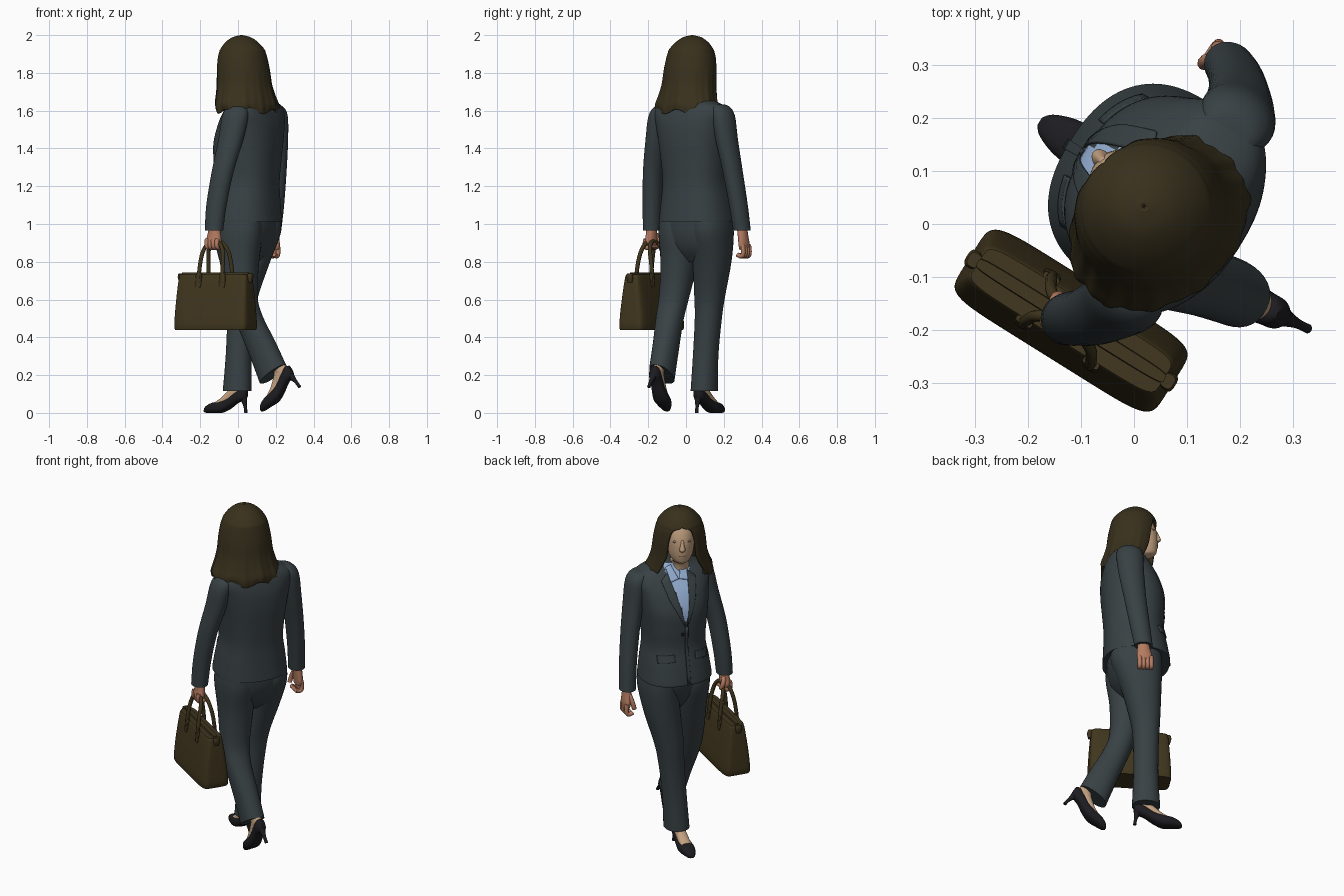
import bpy, bmesh, math
from mathutils import Matrix

if "Cube" in bpy.data.objects:
    bpy.data.objects.remove(bpy.data.objects["Cube"])

YAW = math.radians(148)   # built facing +x (left = +y), then turned to the walking direction


def material(name, rgb):
    m = bpy.data.materials.new(name)
    m.diffuse_color = (*rgb, 1)
    m.use_nodes = True
    m.node_tree.nodes["Principled BSDF"].inputs["Base Color"].default_value = m.diffuse_color
    return m


SUIT = material("charcoal suit", (0.040, 0.053, 0.058))
HAIR = material("dark brown hair", (0.040, 0.030, 0.012))
BAG = material("brown leather", (0.052, 0.037, 0.013))
FACE = material("face skin", (0.55, 0.36, 0.22))
HAND = material("hand skin", (0.46, 0.20, 0.12))
LIPS = material("darker face skin", (0.36, 0.20, 0.12))
BLACK = material("black leather", (0.012, 0.012, 0.015))
SHIRT = material("light blue shirt", (0.32, 0.46, 0.70))


def finish(name, data, mat, matrix=None, angle=40):
    if matrix:
        data.transform(matrix)
    data.materials.append(mat)
    ob = bpy.data.objects.new(name, data)
    bpy.context.collection.objects.link(ob)
    ob.rotation_euler.z = YAW
    if isinstance(data, bpy.types.Mesh):
        data.shade_smooth()
        data.set_sharp_from_angle(angle=math.radians(angle))
    return ob


def make_mesh(name, verts, faces):
    me = bpy.data.meshes.new(name)
    me.from_pydata(verts, [], faces)
    me.update()
    return me


def resample(rings, sub):
    """Catmull-Rom between rings, ordered by height."""
    r = sorted(rings)
    out = []
    for i in range(len(r) - 1):
        a, b, c, d = r[max(i - 1, 0)], r[i], r[i + 1], r[min(i + 2, len(r) - 1)]
        for k in range(sub):
            t = k / sub
            out.append([0.5 * (2 * q + (s - p) * t + (2 * p - 5 * q + 4 * s - w) * t * t
                               + (3 * q - p - 3 * s + w) * t ** 3)
                        for p, q, s, w in zip(a, b, c, d)])
    return out + [list(r[-1])]


def spow(x, e):
    return math.copysign(abs(x) ** e, x)


def loft(name, rings, mat, p=2.0, seg=32, sub=4, matrix=None, angle=40):
    """Closed loft; ring = z, centre x, centre y, radius x, radius y, tilt."""
    verts, faces = [], []
    rings = resample([tuple(r) + (0,) * (6 - len(r)) for r in rings], sub)
    for z, cx, cy, rx, ry, tilt in rings:
        for j in range(seg):
            t = 2 * math.pi * (j + 0.5) / seg
            dx, dy = rx * spow(math.cos(t), 2 / p), ry * spow(math.sin(t), 2 / p)
            verts.append((cx + dx, cy + dy, z + tilt * dx))
    n = len(rings)
    for i in range(n - 1):
        for j in range(seg):
            k = (j + 1) % seg
            faces.append((i * seg + j, i * seg + k, (i + 1) * seg + k, (i + 1) * seg + j))
    faces += [tuple(range(seg))[::-1], tuple(range((n - 1) * seg, n * seg))]
    return finish(name, make_mesh(name, verts, faces), mat, matrix, angle)


def cord(name, pts, radius, mat):
    """Round cord along a smooth path."""
    cu = bpy.data.curves.new(name, 'CURVE')
    cu.dimensions = '3D'
    cu.bevel_depth, cu.bevel_resolution, cu.use_fill_caps = radius, 3, True
    sp = cu.splines.new('NURBS')
    sp.points.add(len(pts) - 1)
    for q, co in zip(sp.points, pts):
        q.co = (*co, 1)
    sp.use_endpoint_u, sp.order_u, sp.resolution_u = True, 3, 6
    return finish(name, cu, mat)


# Jacket body, with the shirt opening coloured by a V rule
CV = -0.07
P = 2.4
TORSO = [(1.01, .002, CV, .182, .198), (1.03, .002, CV, .181, .197), (1.12, -.004, CV, .171, .185),
         (1.22, -.013, CV, .161, .170), (1.33, -.015, CV, .167, .178), (1.43, -.021, CV, .169, .19),
         (1.52, -.038, CV, .152, .203), (1.58, -.052, CV, .128, .214), (1.623, -.06, CV, .105, .195),
         (1.655, -.06, CV, .083, .125), (1.68, -.052, CV, .066, .072)]
jacket = loft("jacket_body", TORSO, SUIT, P, seg=96, sub=6)
jacket.data.materials.append(SHIRT)
for f in jacket.data.polygons:
    c = f.center
    if c.x > -.03 and c.z > 1.35 and abs(c.y - CV - .008) < .062 * (c.z - 1.35) / .26:
        f.material_index = 1


def front_patch(name, quad, mat, lift=.003, n=8):
    """Thin plate following the jacket front; quad corners are (offset y, z)."""
    rings = resample(TORSO, 6)
    verts, faces = [], []
    for i in range(n + 1):
        for j in range(n + 1):
            s, t = i / n, j / n
            d, z = [(quad[0][k] * (1 - s) + quad[1][k] * s) * (1 - t)
                    + (quad[3][k] * (1 - s) + quad[2][k] * s) * t for k in (0, 1)]
            lo = max((r for r in rings if r[0] <= z), key=lambda r: r[0])
            hi = min((r for r in rings if r[0] > z), key=lambda r: r[0])
            w = (z - lo[0]) / (hi[0] - lo[0])
            _, cx, cy, rx, ry = [a + (b - a) * w for a, b in zip(lo, hi)][:5]
            x = cx + rx * max(0, 1 - abs(d / ry) ** P) ** (1 / P)
            verts.append((x + lift, cy + d, z))
    for i in range(n):
        for j in range(n):
            a = i * (n + 1) + j
            faces.append((a, a + n + 1, a + n + 2, a + 1))
    ob = finish(name, make_mesh(name, verts, faces), mat)
    sol = ob.modifiers.new("thickness", 'SOLIDIFY')
    sol.thickness, sol.offset = .006, 0


for side, s in (("right", -1), ("left", 1)):
    front_patch(side + "_lapel", [(.006 + s * .002, 1.34), (s * .075, 1.50), (s * .10, 1.60), (s * .058, 1.635)], SUIT)
    front_patch(side + "_pocket_flap", [(s * .06, 1.15), (s * .145, 1.14), (s * .145, 1.18), (s * .06, 1.19)], SUIT)
    front_patch(side + "_shirt_collar", [(s * .002, 1.60), (s * .05, 1.59), (s * .06, 1.66), (s * .03, 1.672)], SHIRT, .006)
front_patch("jacket_front_edge", [(.0, 1.02), (.02, 1.02), (.016, 1.35), (.0, 1.35)], SUIT, .004)
front_patch("jacket_button", [(-.022, 1.30), (-.008, 1.30), (-.008, 1.314), (-.022, 1.314)], BLACK, .004, 2)

# Sleeves
loft("right_sleeve", [(1.634, -.06, -.235, .02, .02), (1.624, -.06, -.248, .055, .045), (1.575, -.06, -.268, .074, .058),
                      (1.45, -.055, -.288, .070, .055), (1.28, -.038, -.315, .061, .05),
                      (1.10, -.015, -.337, .055, .047), (.965, .004, -.347, .05, .045)], SUIT)
loft("left_sleeve", [(1.630, -.06, .09, .02, .02), (1.620, -.06, .103, .055, .045), (1.57, -.06, .124, .074, .057),
                     (1.45, -.050, .15, .070, .056), (1.28, -.024, .190, .061, .051),
                     (1.10, .002, .212, .056, .048), (.965, .011, .222, .05, .045)], SUIT)

# Trousers: seat and two striding legs
loft("trouser_seat", [(.80, -.02, CV, .05, .09), (.87, -.02, CV, .105, .16), (.96, -.015, CV, .138, .19),
                      (1.06, -.012, CV, .145, .185)], SUIT, 2.3)
loft("right_trouser_leg", [(.115, .055, -.08, .077, .068), (.3, .052, -.09, .068, .065), (.5, .05, -.108, .07, .07),
                           (.62, .045, -.12, .08, .08), (.8, .02, -.15, .108, .097),
                           (.95, -.008, -.165, .138, .103), (1.04, -.012, -.165, .135, .095)], SUIT, 2.2)
loft("left_trouser_leg", [(.205, -.225, .010, .072, .062, -.7), (.35, -.163, .024, .07, .065, -.5),
                          (.5, -.095, .042, .07, .072, -.2), (.62, -.053, .04, .077, .08), (.8, -.025, .026, .105, .094),
                          (.95, -.013, .025, .138, .103), (1.04, -.012, .025, .135, .095)], SUIT, 2.2)

# Pumps: lofted toe to heel, with skin foot, ankle and thin heel
ALONG = Matrix(((0, 0, 1, 0), (0, -1, 0, 0), (1, 0, 0, 0), (0, 0, 0, 1)))
for side, toe, pitch, yaw in (("right", (.253, -.07, 0), 0, 0), ("left", (-.161, .017, .003), 31, 6)):
    pose = (Matrix.Translation(toe) @ Matrix.Rotation(math.radians(yaw), 4, 'Z')
            @ Matrix.Rotation(math.radians(pitch), 4, 'Y') @ Matrix.Translation((-.255, 0, 0)))
    shoe = [(.255, .005, .018, .008), (.24, 0, .036, .024), (.20, 0, .054, .039), (.15, 0, .062, .043),
            (.10, .02, .08, .036), (.05, .052, .115, .032), (.012, .065, .135, .029), (-.008, .08, .13, .014)]
    loft(side + "_pump", [(s, (a + b) / 2, 0, (b - a) / 2, w) for s, a, b, w in shoe], BLACK, 2.6,
         matrix=pose @ ALONG, angle=60)
    foot = [(.175, .03, .062, .03), (.14, .03, .085, .032), (.10, .04, .122, .03), (.06, .06, .16, .028), (.02, .07, .15, .022)]
    loft(side + "_foot", [(s, (a + b) / 2, 0, (b - a) / 2, w) for s, a, b, w in foot], FACE,
         matrix=pose @ ALONG, angle=60)
    loft(side + "_ankle", [(.07, .05, 0, .045, .025), (.13, .048, 0, .04, .028), (.21, .045, 0, .034, .031)], FACE, matrix=pose)
    loft(side + "_heel", [(0, -.004, 0, .009, .009), (.04, .002, 0, .010, .010), (.085, .016, 0, .024, .022)], BLACK,
         seg=16, matrix=pose)

# Head and face, turned slightly to the right
HV = -.062
TURN = Matrix.Translation((.009, -.04, 0)) @ Matrix.Rotation(math.radians(-16), 4, 'Z') @ Matrix.Translation((.02, -HV, 0))
loft("head", [(1.60, -.045, HV, .056, .054), (1.685, -.035, HV, .056, .052), (1.708, .015, HV, .064, .044),
              (1.74, .010, HV, .082, .064), (1.79, .002, HV, .094, .075), (1.85, -.005, HV, .095, .079),
              (1.91, -.025, HV, .09, .074), (1.95, -.03, HV, .06, .05)], FACE, matrix=TURN, angle=80)
loft("nose", [(1.783, .086, HV, .012, .012), (1.795, .09, HV, .023, .017), (1.82, .088, HV, .017, .012),
              (1.85, .084, HV, .008, .008)], FACE, seg=16, matrix=TURN, angle=80)
loft("lips", [(1.748, .085, HV, .004, .012), (1.757, .086, HV, .010, .024), (1.766, .087, HV, .006, .016)], LIPS,
     seg=16, matrix=TURN)
for side, s in (("right", -1), ("left", 1)):
    loft(side + "_eye", [(1.832, .075, HV + s * .034, .003, .008), (1.839, .075, HV + s * .034, .009, .016),
                         (1.846, .075, HV + s * .034, .003, .008)], LIPS, seg=16, matrix=TURN)

# Long hair: open arcs leaving the face free (z, centre, radius x, radius y, opening degrees)
hair_rings = resample([(1.595, -.075, .138, .180, 46), (1.63, -.07, .145, .186, 44), (1.68, -.06, .142, .168, 40),
                       (1.74, -.05, .138, .152, 36), (1.82, -.042, .136, .143, 34), (1.88, -.036, .13, .132, 29),
                       (1.905, -.035, .125, .124, 22), (1.925, -.034, .118, .116, 0), (1.96, -.03, .09, .088, 0),
                       (1.988, -.028, .05, .05, 0), (2.0, -.028, .004, .004, 0)], 5)
N = 96
verts, faces = [], []
for i, (z, cx, rx, ry, gap) in enumerate(hair_rings):
    g = math.radians(max(gap, 0)) if z < 1.925 else 0
    low = max(0, min(1, (1.85 - z) / .25))
    for j in range(N + 1):
        t = g + (2 * math.pi - 2 * g) * j / N
        k = 1 + low * (.018 * math.sin(11 * t) + .012 * math.sin(23 * t + 1))
        drop = low ** 3 * .012 * math.sin(7 * t + 2)
        verts.append((cx + rx * k * math.cos(t), HV + ry * k * math.sin(t), z + drop))
        if i and j:
            a = i * (N + 1) + j
            faces.append((a - N - 2, a - N - 1, a, a - 1))
hair_mesh = make_mesh("hair", verts, faces)
bm = bmesh.new()
bm.from_mesh(hair_mesh)
bmesh.ops.remove_doubles(bm, verts=bm.verts, dist=1e-5)
bm.to_mesh(hair_mesh)
bm.free()
hair = finish("hair", hair_mesh, HAIR, TURN, 70)
sol = hair.modifiers.new("thickness", 'SOLIDIFY')
sol.thickness, sol.offset = .02, -1

# Hands: palm, four curled fingers and a thumb
loft("right_palm", [(.99, .002, -.347, .03, .026), (.94, .004, -.353, .036, .024), (.89, .008, -.358, .043, .023),
                    (.865, .008, -.356, .035, .018)], HAND)
loft("left_palm", [(.985, .008, .221, .03, .026), (.945, .01, .222, .038, .026), (.91, .012, .224, .045, .027),
                   (.89, .012, .222, .04, .022)], HAND)
for i in range(4):
    x = -.02 + i * .021
    cord(f"right_finger_{i + 1}", [(x, -.365, .89), (x, -.374, .85), (x + .002, -.358, .822), (x + .002, -.333, .838)], .012, HAND)
    cord(f"left_finger_{i + 1}", [(x, .24, .92), (x, .25, .885), (x, .225, .868), (x, .20, .885)], .012, HAND)
cord("right_thumb", [(.025, -.346, .94), (.052, -.336, .90), (.048, -.326, .86)], .013, HAND)
cord("left_thumb", [(.035, .21, .945), (.06, .195, .915), (.04, .19, .885)], .013, HAND)

# Handbag: tapered body, lid seam, handles, straps and end tabs
BU, BV = .004, .217
loft("bag_body", [(.44, BU, BV, .216, .074), (.448, BU, BV, .225, .081), (.52, BU, BV, .223, .077),
                  (.62, BU, BV, .218, .064), (.715, BU, BV, .211, .048), (.732, BU, BV, .206, .042)], BAG, 7, seg=64, sub=2)
loft("bag_zip_strip", [(.728, BU, BV, .208, .014), (.742, BU, BV, .208, .012)], BAG, 6, sub=1)
for side, s in (("inner", -1), ("outer", 1)):
    cord(side + "_bag_handle", [(BU - .075, BV + s * .052, .69), (BU - .073, BV + s * .046, .78), (BU - .06, BV + s * .022, .88),
                                (BU, BV + s * .008, .92), (BU + .06, BV + s * .022, .88),
                                (BU + .073, BV + s * .046, .78), (BU + .075, BV + s * .052, .69)], .011, BAG)
    for end, e in (("back", -1), ("front", 1)):
        loft(f"{side}_{end}_handle_tab", [(.66, BU + e * .075, BV + s * .057, .012, .005), (.68, BU + e * .075, BV + s * .054, .018, .006),
                                          (.74, BU + e * .074, BV + s * .048, .017, .007)], BAG, 4, seg=16, sub=2)
for end, e in (("back", -1), ("front", 1)):
    loft(end + "_bag_end_tab", [(.69, BU + e * .216, BV, .008, .012), (.72, BU + e * .218, BV, .013, .018),
                                (.738, BU + e * .215, BV, .012, .014)], BAG, 3, seg=16, sub=2)
